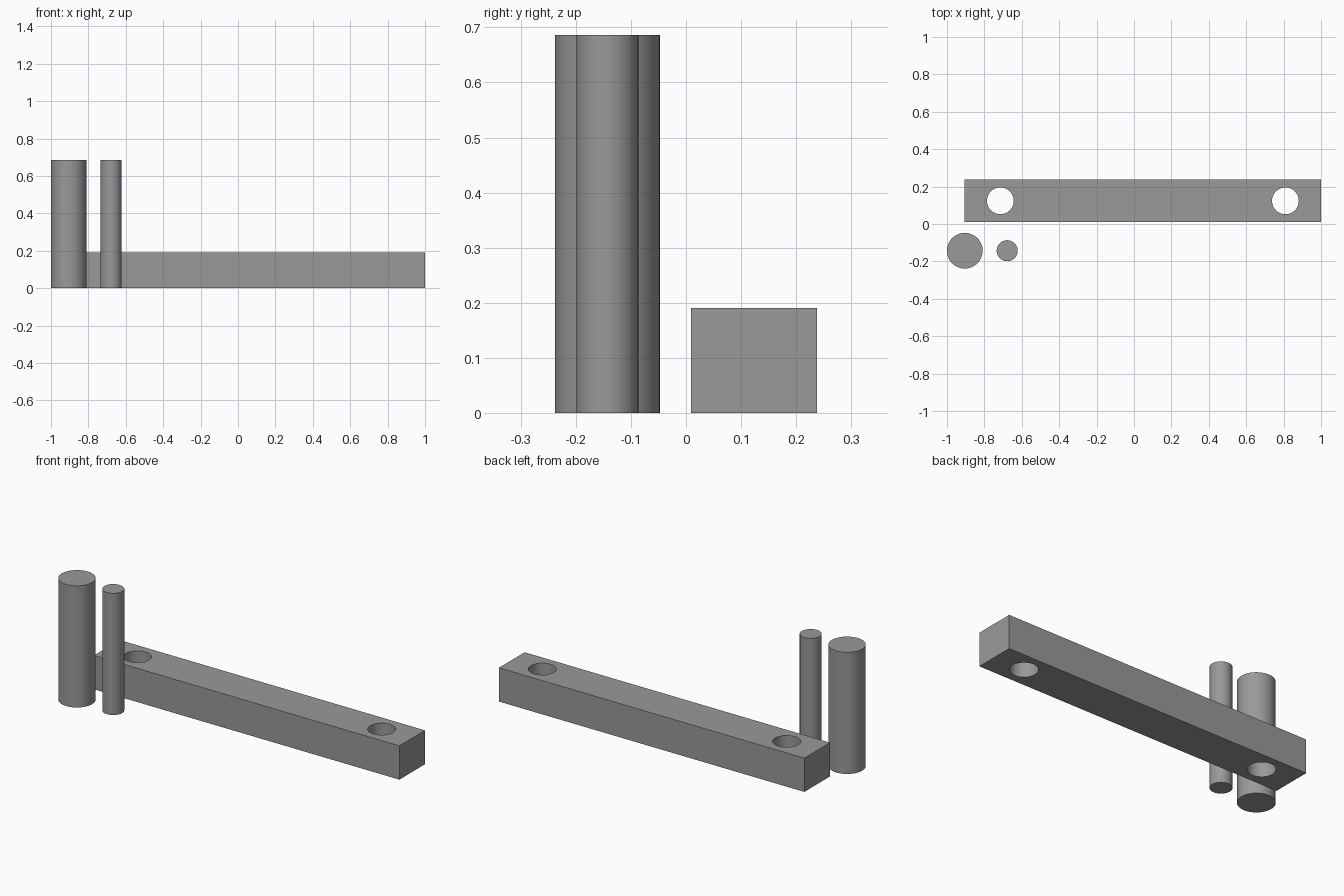
import bpy

if "Cube" in bpy.data.objects:
    bpy.data.objects.remove(bpy.data.objects["Cube"])

U = 0.1905  # base module: bar height and large pin diameter
BAR_X, BAR_Y = 1 - 5 * U, 0.65 * U  # bar centre
PIN_Y = -0.75 * U

grey = bpy.data.materials.new("plain grey")
grey.diffuse_color = (0.32, 0.32, 0.32, 1)
grey.use_nodes = True
grey.node_tree.nodes["Principled BSDF"].inputs["Base Color"].default_value = grey.diffuse_color


def cylinder(name, x, y, z, radius, depth):
    bpy.ops.mesh.primitive_cylinder_add(vertices=64, radius=radius, depth=depth, location=(x, y, z))
    obj = bpy.context.object
    obj.name = name
    obj.data.materials.append(grey)
    bpy.ops.object.shade_smooth_by_angle()
    return obj


# Bar
bpy.ops.mesh.primitive_cube_add(size=1, location=(BAR_X, BAR_Y, U / 2))
bar = bpy.context.object
bar.name = "bar"
bar.scale = (10 * U, 1.2 * U, U)
bpy.ops.object.transform_apply(location=False, rotation=False, scale=True)
bar.data.materials.append(grey)

# Through holes, one near each end
for side, label in ((-1, "left"), (1, "right")):
    cutter = cylinder(label + "_hole_cutter", BAR_X + side * 4 * U, BAR_Y, U / 2, 0.375 * U, 2 * U)
    cutter.hide_render = True
    cutter.hide_set(True)
    cut = bar.modifiers.new(label + " hole", 'BOOLEAN')
    cut.operation = 'DIFFERENCE'
    cut.solver = 'EXACT'
    cut.object = cutter

# Loose pins standing beside the bar
H = 3.6 * U
cylinder("large_pin", -1 + U / 2, PIN_Y, H / 2, U / 2, H)
cylinder("small_pin", -0.678, PIN_Y, H / 2, 0.295 * U, H)
